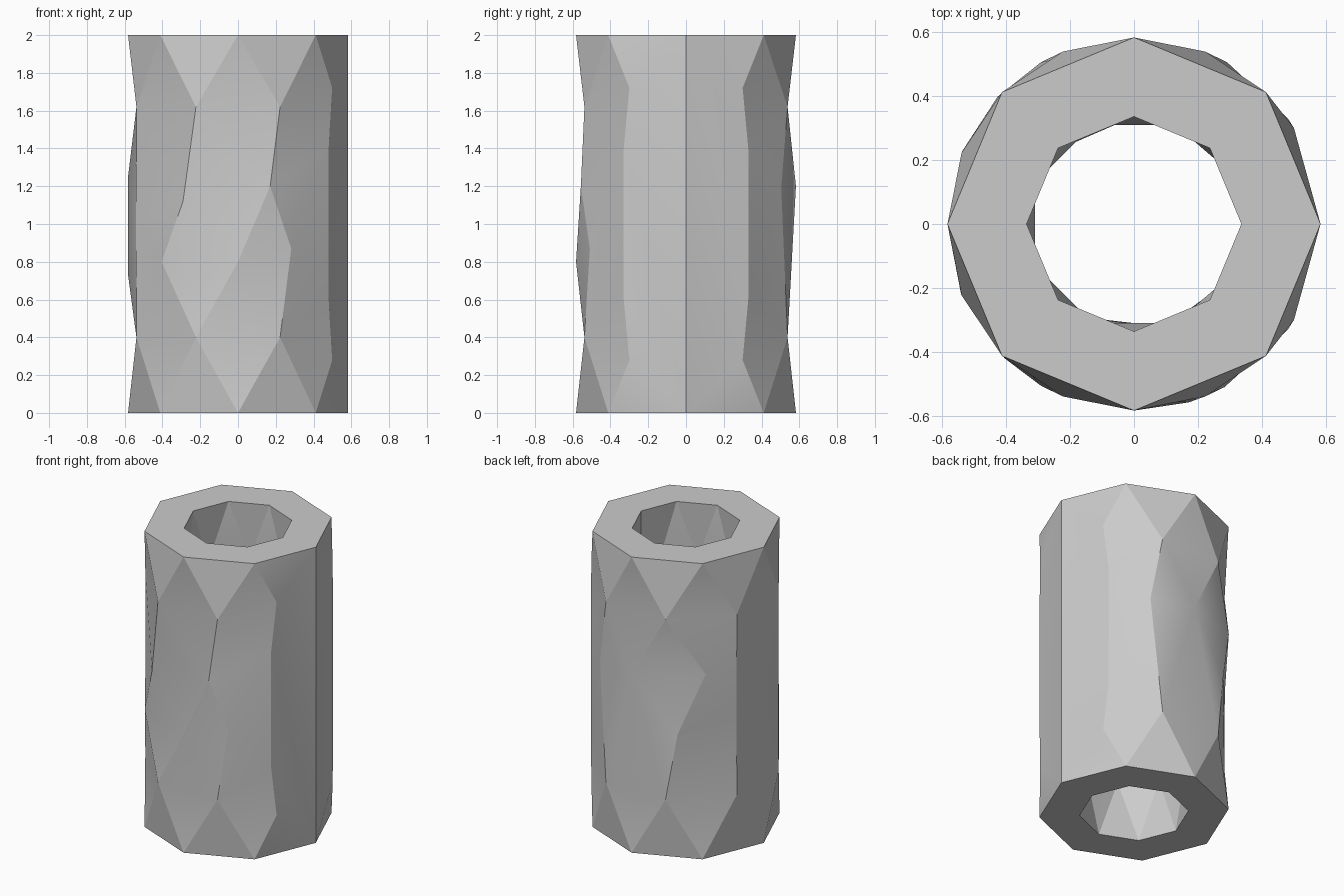
import bpy, bmesh
from math import cos, sin, radians
from mathutils import Vector
from mathutils.geometry import delaunay_2d_cdt

cube = bpy.data.objects.get("Cube")
if cube:
    bpy.data.objects.remove(cube)

HEIGHT, OUTER, INNER = 2.0, 0.582, 0.335
STRETCH = 0.016   # unrolled width of one degree

# Facet corners on the unrolled wall, as (degrees, height)
corners = [(k * 45, z) for k in range(9) for z in (0, HEIGHT)]
corners += [(67.5 + 45 * k, z) for k in range(6) for z in (0.4, 1.62)]
for angle, z in ((31, 0.28), (34.5, 0.6)):          # long flat panels
    for a in (angle, 360 - angle):
        corners += [(a, z), (a, HEIGHT - z)]
corners += [(60, 1.19), (90, 1.2), (120, 0.85), (137, 1.25), (157, 0.95),
            (180, 0.73), (180, 1.25), (202, 1.02), (226, 0.8),
            (240, 1.12), (270, 0.8), (287, 1.2), (299, 0.87)]


def on_wall(angle, z, radius):
    a = radians(angle)
    return Vector((radius * cos(a), radius * sin(a), z))


flat = [Vector((a * STRETCH, z)) for a, z in corners]
points, _, triangles, *_ = delaunay_2d_cdt(flat, [], [], 0, 1e-5)

bm = bmesh.new()

# Outer and inner faceted walls
for radius in (OUTER, INNER):
    verts = [bm.verts.new(on_wall(p.x / STRETCH, p.y, radius)) for p in points]
    for tri in triangles:
        order = tri if radius == OUTER else tri[::-1]
        bm.faces.new([verts[i] for i in order])

# Octagonal end rings
for z in (0, HEIGHT):
    for k in range(8):
        a, b = k * 45, k * 45 + 45
        ring = [(a, INNER), (a, OUTER), (b, OUTER), (b, INNER)]
        bm.faces.new([bm.verts.new(on_wall(t, z, r)) for t, r in ring])

bmesh.ops.remove_doubles(bm, verts=bm.verts, dist=0.0005)
bmesh.ops.recalc_face_normals(bm, faces=bm.faces)

mesh = bpy.data.meshes.new("faceted_tube")
bm.to_mesh(mesh)
bm.free()
tube = bpy.data.objects.new("faceted_tube", mesh)
bpy.context.collection.objects.link(tube)

# Plain grey
grey = bpy.data.materials.new("light_grey")
grey.use_nodes = True
colour = (0.6, 0.6, 0.6, 1)
grey.diffuse_color = colour
grey.node_tree.nodes["Principled BSDF"].inputs["Base Color"].default_value = colour
mesh.materials.append(grey)

# Soften only the shallow facets
bpy.context.view_layer.objects.active = tube
tube.select_set(True)
bpy.ops.object.shade_smooth_by_angle(angle=radians(20))
